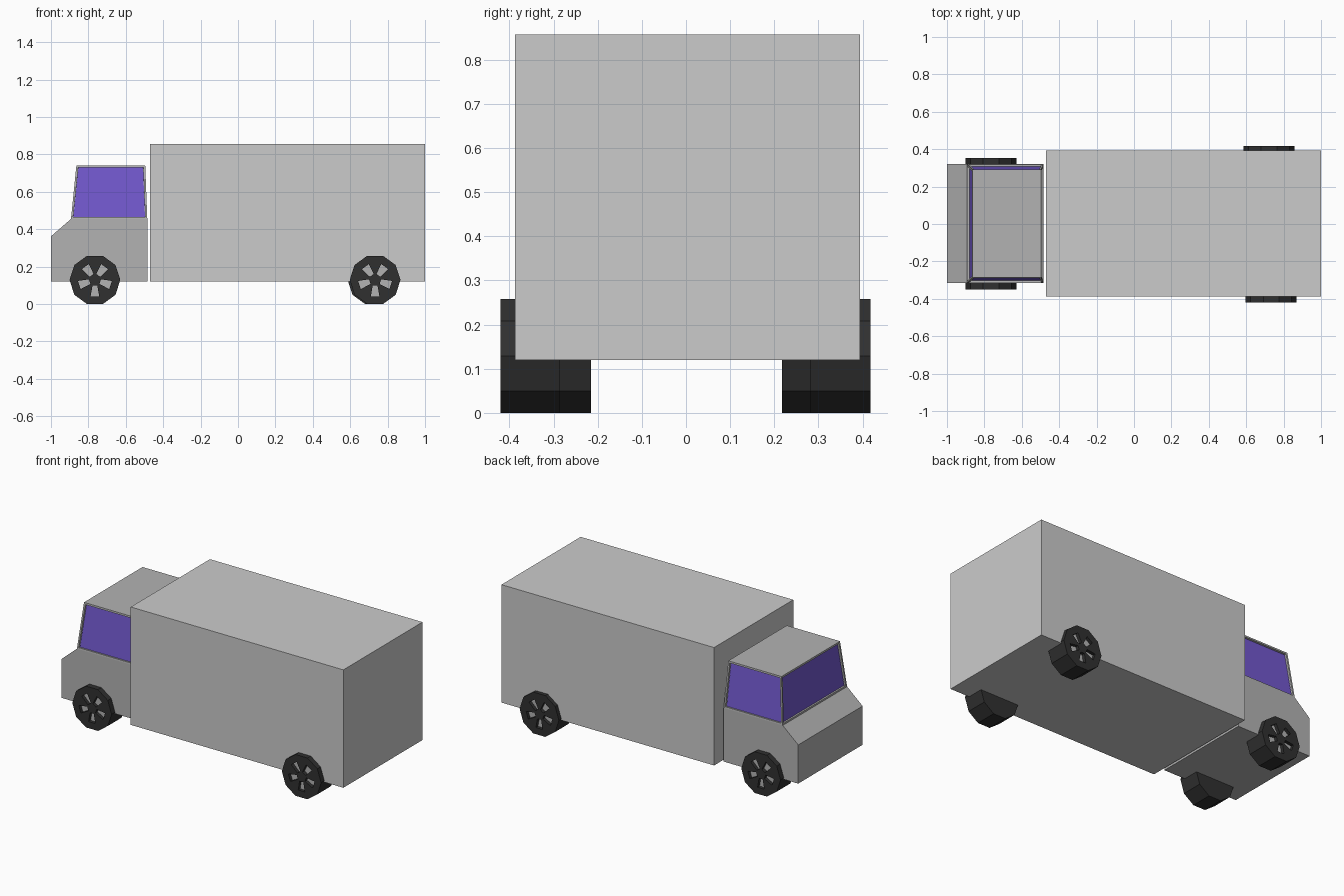
import bpy, bmesh
from math import sin, cos, pi

if "Cube" in bpy.data.objects:
    bpy.data.objects.remove(bpy.data.objects["Cube"])


def material(name, rgb):
    m = bpy.data.materials.new(name)
    m.diffuse_color = (*rgb, 1)
    m.use_nodes = True
    m.node_tree.nodes["Principled BSDF"].inputs["Base Color"].default_value = m.diffuse_color
    return m


GREY = material("grey", (0.45, 0.45, 0.45))
GLASS = material("glass", (0.17, 0.10, 0.62))
RUBBER = material("rubber", (0.03, 0.03, 0.03))


def prism(bm, pts, y0, y1):
    """Extrude an x-z outline along y; returns the new faces."""
    a = [bm.verts.new((x, y0, z)) for x, z in pts]
    b = [bm.verts.new((x, y1, z)) for x, z in pts]
    faces = [bm.faces.new(a), bm.faces.new(b[::-1])]
    for i in range(len(pts)):
        j = (i + 1) % len(pts)
        faces.append(bm.faces.new((a[i], b[i], b[j], a[j])))
    return faces


def finish(bm, name, mats=()):
    bmesh.ops.recalc_face_normals(bm, faces=bm.faces)
    me = bpy.data.meshes.new(name)
    bm.to_mesh(me)
    bm.free()
    for m in mats:
        me.materials.append(m)
    ob = bpy.data.objects.new(name, me)
    bpy.context.collection.objects.link(ob)
    return ob


# Cargo box
bm = bmesh.new()
prism(bm, [(-0.47, 0.12), (1, 0.12), (1, 0.857), (-0.47, 0.857)], -0.388, 0.394)
finish(bm, "cargo_box")

# Cab: lower body with sloped hood, then the tapered greenhouse extruded up
bm = bmesh.new()
CY, BELT, ROOF = 0.002, 0.455, 0.742
prism(bm, [(-1, 0.12), (-1, 0.362), (-0.893, BELT), (-0.485, BELT), (-0.485, 0.12)],
      CY - 0.318, CY + 0.318)
bm.normal_update()
top = next(f for f in bm.faces if all(abs(v.co.z - BELT) < 1e-4 for v in f.verts))
roof = bmesh.ops.extrude_face_region(bm, geom=[top])
bmesh.ops.delete(bm, geom=[f for f in [top] if f.is_valid], context='FACES_ONLY')
for v in [g for g in roof["geom"] if isinstance(g, bmesh.types.BMVert)]:
    v.co.z = ROOF
    v.co.x = -0.864 if v.co.x < -0.7 else -0.496
    v.co.y = CY + (0.289 if v.co.y > 0 else -0.289)
bmesh.ops.recalc_face_normals(bm, faces=bm.faces)

# Recessed windows in the greenhouse walls; the rear panel stays grey
walls = [f for f in bm.faces
         if {round(v.co.z, 3) for v in f.verts} == {BELT, ROOF}]
for f in walls:
    rear = f.normal.x > 0.5
    bmesh.ops.inset_individual(bm, faces=[f], thickness=0.015)
    bmesh.ops.inset_individual(bm, faces=[f], thickness=0.0005, depth=-0.012)
    f.material_index = 0 if rear else 1
finish(bm, "cab", (GREY, GLASS))


# Wheels: ten-sided tyres with five pockets cut into the outer face
def wheel(name, cx, y_in, y_out):
    r, cz = 0.1357, 0.129
    s = 1 if y_out > 0 else -1
    bm = bmesh.new()
    prism(bm, [(cx + r * cos(i * pi / 5), cz + r * sin(i * pi / 5)) for i in range(10)],
          y_in, y_out)
    tyre = finish(bm, name, (RUBBER, GREY))

    bm = bmesh.new()
    for k in range(5):
        a = -pi / 2 + k * 2 * pi / 5
        quad = [(0.03, -0.013), (0.088, -0.023), (0.088, 0.023), (0.03, 0.013)]
        pts = [(cx + u * cos(a) - v * sin(a), cz + u * sin(a) + v * cos(a))
               for u, v in quad]
        faces = prism(bm, pts, y_out - s * 0.02, y_out + s * 0.05)
        for f in faces:
            f.material_index = 0
        faces[0].material_index = 1
    cutter = finish(bm, name + "_cutter", (RUBBER, GREY))
    cutter.hide_render = True
    cutter.hide_viewport = True
    mod = tyre.modifiers.new("pockets", 'BOOLEAN')
    mod.operation = 'DIFFERENCE'
    mod.solver = 'EXACT'
    mod.object = cutter


wheel("front_wheel_right", -0.765, -0.215, -0.35)
wheel("front_wheel_left", -0.765, 0.217, 0.353)
wheel("rear_wheel_right", 0.733, -0.285, -0.42)
wheel("rear_wheel_left", 0.722, 0.282, 0.418)
